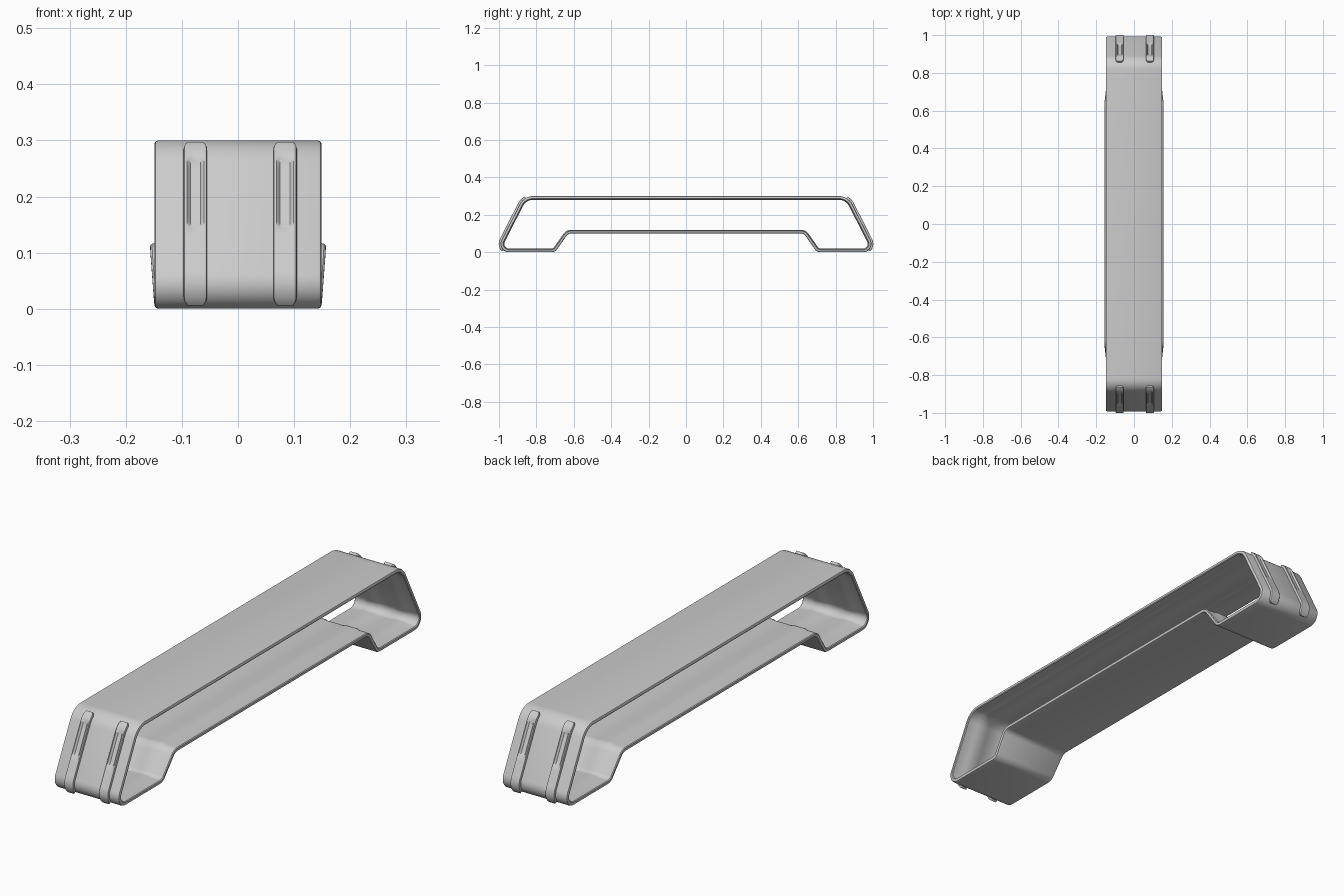
import bpy, bmesh, math
from mathutils import Vector, Matrix

if "Cube" in bpy.data.objects:
    bpy.data.objects.remove(bpy.data.objects["Cube"])

# Outer side profile (y, z, fillet radius), counter-clockwise
PROFILE = [(0.70, 0, 0.04), (1.02, 0, 0.045), (0.867, 0.30, 0.08),
           (-0.867, 0.30, 0.08), (-1.02, 0, 0.045), (-0.70, 0, 0.04),
           (-0.63, 0.10, 0.03), (0.63, 0.10, 0.03)]


def left(d):
    return Vector((-d.y, d.x))


def rounded_path(profile, steps=10):
    """Filleted closed path as (point, inward normal) pairs."""
    out, n = [], len(profile)
    pts = [Vector(p[:2]) for p in profile]
    for i, p in enumerate(pts):
        r = profile[i][2]
        d1 = (p - pts[i - 1]).normalized()
        d2 = (pts[(i + 1) % n] - p).normalized()
        turn = math.atan2(d1.x * d2.y - d1.y * d2.x, d1.dot(d2))
        sign = 1 if turn > 0 else -1
        start = p - d1 * r * math.tan(abs(turn) / 2)
        centre = start + left(d1) * sign * r
        for k in range(steps + 1):
            nrm = left(Matrix.Rotation(turn * k / steps, 2) @ d1)
            out.append((centre - nrm * sign * r, nrm))
    return out


def grid_object(name, rows, closed):
    """Skin rows of points; closed grids wrap in both directions."""
    bm = bmesh.new()
    vs = [[bm.verts.new(c) for c in row] for row in rows]
    n, m = len(vs), len(vs[0])
    for i in range(n if closed else n - 1):
        for j in range(m if closed else m - 1):
            a, b = vs[i], vs[(i + 1) % n]
            bm.faces.new((a[j], b[j], b[(j + 1) % m], a[(j + 1) % m]))
    if not closed:
        # Flip open strips so they face away from the body centre
        bm.normal_update()
        f = bm.faces[:][len(bm.faces) // 2]
        if f.normal.y * f.calc_center_median().y < 0:
            bmesh.ops.reverse_faces(bm, faces=bm.faces[:])
    else:
        bmesh.ops.recalc_face_normals(bm, faces=bm.faces[:])
    me = bpy.data.meshes.new(name)
    bm.to_mesh(me)
    bm.free()
    ob = bpy.data.objects.new(name, me)
    bpy.context.collection.objects.link(ob)
    bpy.ops.object.select_all(action='DESELECT')
    ob.select_set(True)
    bpy.context.view_layer.objects.active = ob
    bpy.ops.object.shade_smooth_by_angle(angle=math.radians(30))
    return ob


path = rounded_path(PROFILE)

# Hollow band: wall section (x, depth) with rounded lips and a stepped inside
half = [(0.142, 0), (0.147, 0.002), (0.149, 0.006), (0.149, 0.013), (0.146, 0.016),
        (0.105, 0.016), (0.095, 0.020), (0.045, 0.020), (0.038, 0.017)]
section = half + [(-x, t) for x, t in reversed(half)]
rows = []
for p, nrm in path:
    # The grip bar underneath flares slightly wider than the ends
    flare = min(p.y / 0.1, 1) if abs(p.x) < 0.72 and p.y < 0.15 else 0
    rows.append([(x * (1 + 0.05 * flare), (p + nrm * t).x, (p + nrm * t).y)
                 for x, t in section])
grid_object("handle_band", rows, True)

# Centreline of the ribs: bottom corner up to the top corner at one end
steps = 11
raw = path[steps:3 * steps]
dense = []
for (p, a), (q, b) in zip(raw, raw[1:]):
    dense += [(p.lerp(q, k / 60), a.lerp(b, k / 60).normalized()) for k in range(60)]
line = [(p, n) for p, n in dense if p.y > 0.010 and p.x > 0.855
        and (p.x > 0.97 or p.y > 0.05)]
dist = [0.0]
for (p, _), (q, _) in zip(line, line[1:]):
    dist.append(dist[-1] + (q - p).length)
length = dist[-1]


def at(s):
    i = min(range(len(dist)), key=lambda k: abs(dist[k] - s))
    return line[i]


# Raised ribs: (fraction of half width, height, inside the recess)
cols = [(1, -0.004, 0), (0.99, 0.006, 0), (0.93, 0.009, 0), (0.85, 0.010, 0),
        (0.72, 0.010, 0), (0.42, 0.010, 1)]
cols = cols + [(-u, h, g) for u, h, g in reversed(cols)]
R = 0.019
ends = [0, 0.0006, 0.002, 0.004, 0.007, 0.011, 0.015, R]
stations = ends + [R + (length - 2 * R) * k / 40 for k in range(1, 40)] \
    + [length - e for e in reversed(ends)]


def rib(name, x0, side):
    rows = []
    for s in stations:
        p, nrm = at(s)
        e = min(s, length - s)
        w = 0.021 * (0.35 + 0.65 * math.sqrt(max(0, 1 - (1 - min(e / R, 1)) ** 2)))
        rise = min(1, e / 0.004)
        # Long recess with ramped ends in the upper part of the rib
        dip = max(0, min(1, (p.y - 0.13) / 0.025, (0.272 - p.y) / 0.018))
        row = []
        for u, h, g in cols:
            hh = -0.004 + (h + 0.004) * rise - 0.007 * dip * g
            q = p - nrm * hh
            row.append((x0 + u * w, side * q.x, q.y))
        rows.append(row)
    grid_object(name, rows, False)


for side, end in ((-1, "front"), (1, "back")):
    for x0, lr in ((-0.076, "left"), (0.084, "right")):
        rib(f"{end}_{lr}_rib", x0, side)
